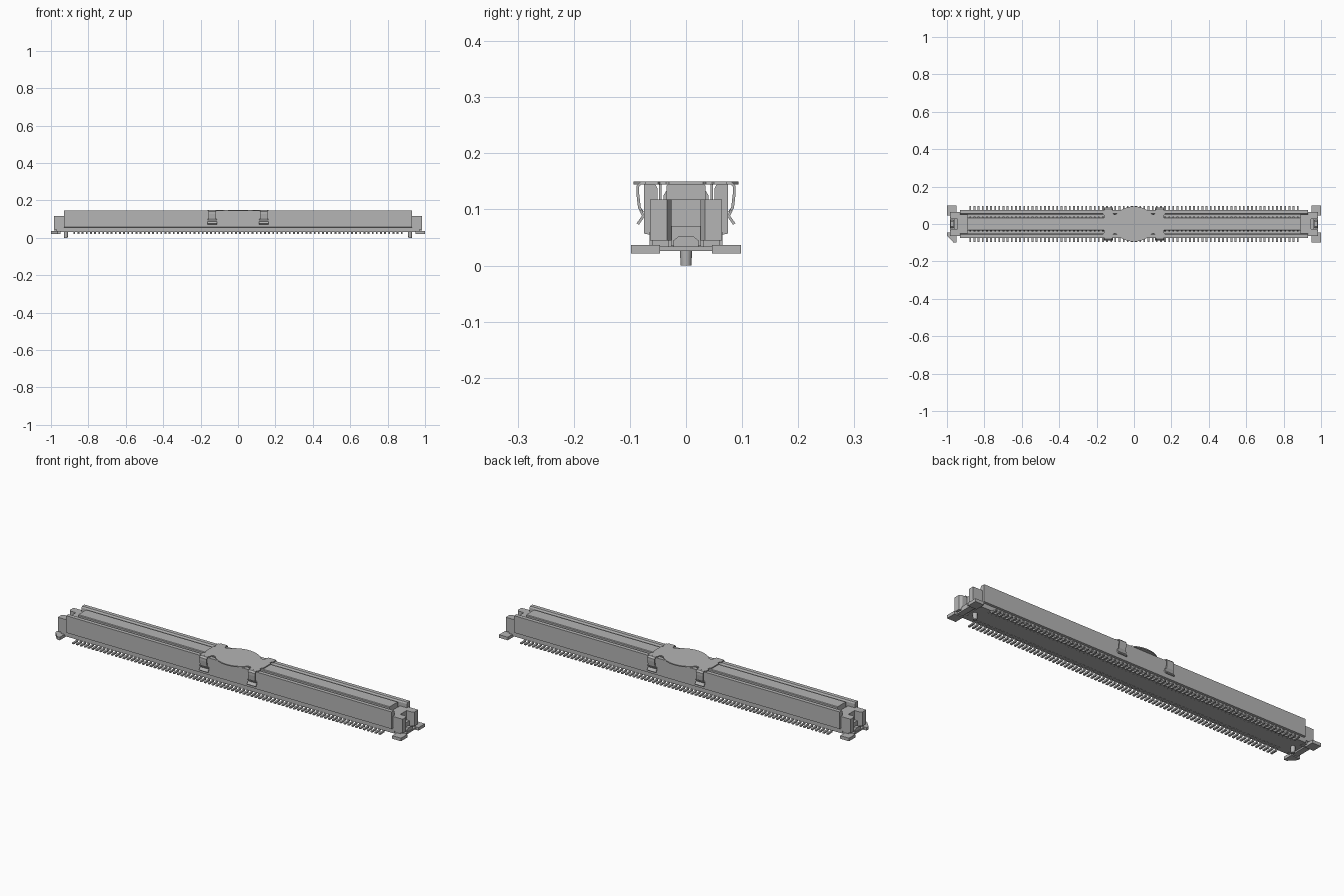
import bpy, bmesh, math
from mathutils import Vector

if "Cube" in bpy.data.objects:
    bpy.data.objects.remove(bpy.data.objects["Cube"])

grey = bpy.data.materials.new("mid grey")
grey.use_nodes = True
grey.diffuse_color = (0.46, 0.46, 0.46, 1)
grey.node_tree.nodes["Principled BSDF"].inputs["Base Color"].default_value = (0.46, 0.46, 0.46, 1)


def finish(name, bm):
    bmesh.ops.recalc_face_normals(bm, faces=bm.faces)
    me = bpy.data.meshes.new(name)
    bm.to_mesh(me)
    bm.free()
    me.materials.append(grey)
    ob = bpy.data.objects.new(name, me)
    bpy.context.collection.objects.link(ob)
    return ob


def prism(name, pts, axis, a, b):
    """Extrude an outline: axis 'x' takes (y, z) points, axis 'z' takes (x, y)."""
    bm = bmesh.new()
    place = (lambda p: (a, p[0], p[1])) if axis == "x" else (lambda p: (p[0], p[1], a))
    face = bm.faces.new([bm.verts.new(place(p)) for p in pts])
    new = bmesh.ops.extrude_face_region(bm, geom=[face])["geom"]
    move = Vector((b - a, 0, 0)) if axis == "x" else Vector((0, 0, b - a))
    bmesh.ops.translate(bm, verts=[v for v in new if isinstance(v, bmesh.types.BMVert)], vec=move)
    return finish(name, bm)


def box(name, x0, x1, y0, y1, z0, z1):
    return prism(name, [(x0, y0), (x1, y0), (x1, y1), (x0, y1)], "z", z0, z1)


def strip(path, t):
    """Outline of a bent sheet of thickness t along a path."""
    p = [Vector(q) for q in path]
    near, far = [], []
    for i, q in enumerate(p):
        d = (p[min(i + 1, len(p) - 1)] - p[max(i - 1, 0)]).normalized()
        n = Vector((-d.y, d.x)) * t / 2
        near.append(tuple(q + n))
        far.append(tuple(q - n))
    return near + far[::-1]


def mirror(ob, x=False, y=False):
    m = ob.modifiers.new("mirror", "MIRROR")
    m.use_axis = (x, y, False)
    m.use_clip = False
    return ob


# Housing: base, two long walls and the central tongue
box("housing_base", -0.94, 0.94, -0.065, 0.065, 0.032, 0.06)
mirror(prism("side_wall", [(0.051, 0.05), (0.065, 0.05), (0.065, 0.055), (0.075, 0.057),
                           (0.075, 0.145), (0.055, 0.145), (0.051, 0.138)],
             "x", -0.93, 0.93), y=True)
prism("tongue", [(-0.035, 0.055), (0.035, 0.055), (0.035, 0.142), (0.032, 0.145),
                 (-0.032, 0.145), (-0.035, 0.142)], "x", -0.89, 0.89)

# Stepped ends with corner posts around a recess
mirror(box("end_wall", 0.89, 0.945, -0.06, 0.06, 0.05, 0.118), x=True)
mirror(prism("end_post", [(0.94, 0.026), (0.972, 0.026), (0.985, 0.034), (0.985, 0.064),
                          (0.93, 0.064), (0.93, 0.04)], "z", 0.045, 0.118), x=True, y=True)
mirror(box("end_post_foot", 0.935, 0.97, 0.03, 0.06, 0.03, 0.046), x=True, y=True)
mirror(box("end_recess_block", 0.94, 0.962, -0.027, 0.027, 0.035, 0.07), x=True)

# Locating pegs under the ends
bm = bmesh.new()
bmesh.ops.create_cone(bm, cap_ends=True, segments=20, radius1=0.0095, radius2=0.0115, depth=0.036)
bmesh.ops.translate(bm, verts=bm.verts, vec=(0.92, 0, 0.018))
peg = mirror(finish("locating_peg", bm), x=True)
for p in peg.data.polygons:
    p.use_smooth = len(p.vertices) == 4

# Metal hold-down clips with solder tabs
mirror(box("clip_bridge", 0.955, 0.985, -0.046, 0.046, 0.026, 0.034), x=True)
mirror(prism("clip_spring", [(-0.022, 0.03), (0.022, 0.03), (0.022, 0.045), (0.013, 0.052),
                             (-0.013, 0.052), (-0.022, 0.045)], "x", 0.966, 0.982), x=True)
square = [(0.95, 0.046), (1.0, 0.046), (1.0, 0.098), (0.95, 0.098)]
marked = [(0.95, 0.046), (1.0, 0.046), (1.0, 0.062), (0.966, 0.098), (0.95, 0.098)]
for sx, side in ((1, "left"), (-1, "right")):
    for sy, end in ((1, "back"), (-1, "front")):
        pts = marked if (sx, sy) == (-1, -1) else square
        prism(f"solder_tab_{side}_{end}", [(sx * x, sy * y) for x, y in pts], "z", 0.021, 0.037)

# Two rows of contacts: a foot outside the base and a blade beside the tongue
COUNT, FIRST, PITCH, WIDTH = 80, -0.875, 1.75 / 79, 0.0095
foot = [(0.097, 0.021), (0.097, 0.028), (0.066, 0.029), (0.06, 0.036), (0.04, 0.036),
        (0.04, 0.03), (0.057, 0.03), (0.063, 0.021)]
blade = [(0.034, 0.058), (0.04, 0.058), (0.04, 0.125), (0.034, 0.135)]
for name, pts in (("contact_foot", foot), ("contact_blade", blade)):
    row = prism(name, pts, "x", FIRST - WIDTH / 2, FIRST + WIDTH / 2)
    arr = row.modifiers.new("row", "ARRAY")
    arr.count = COUNT
    arr.use_relative_offset = False
    arr.use_constant_offset = True
    arr.constant_offset_displace = (PITCH, 0, 0)
    mirror(row, y=True)

# Pick-up cap: rounded pad, necks and crossbars in one plate
arc = [(0.113 * math.cos(math.radians(a)), 0.094 * math.sin(math.radians(a)))
       for a in range(35, 91, 5)]
quarter = [(0.165, 0.03), (0.158, 0.036), (0.158, 0.046), (0.165, 0.05), (0.165, 0.072),
           (0.114, 0.072), (0.114, 0.056), (0.105, 0.05)] + arc
half = quarter + [(-x, y) for x, y in quarter[-2::-1]]
prism("cap_plate", half + [(x, -y) for x, y in half[::-1]], "z", 0.1445, 0.15)

# Cap legs: bent arms gripping the walls, with flared hooks
leg = [(0.068, 0.1475), (0.08, 0.147), (0.086, 0.141), (0.086, 0.128), (0.083, 0.103),
       (0.077, 0.094)]
hook = [(0.081, 0.099), (0.076, 0.088), (0.086, 0.074)]
mirror(prism("cap_leg", strip(leg, 0.005), "x", 0.118, 0.158), x=True, y=True)
mirror(prism("cap_hook", strip(hook, 0.005), "x", 0.112, 0.162), x=True, y=True)

# Inner prongs reaching into the slots
mirror(box("cap_prong", 0.12, 0.15, 0.044, 0.048, 0.1, 0.146), x=True, y=True)
